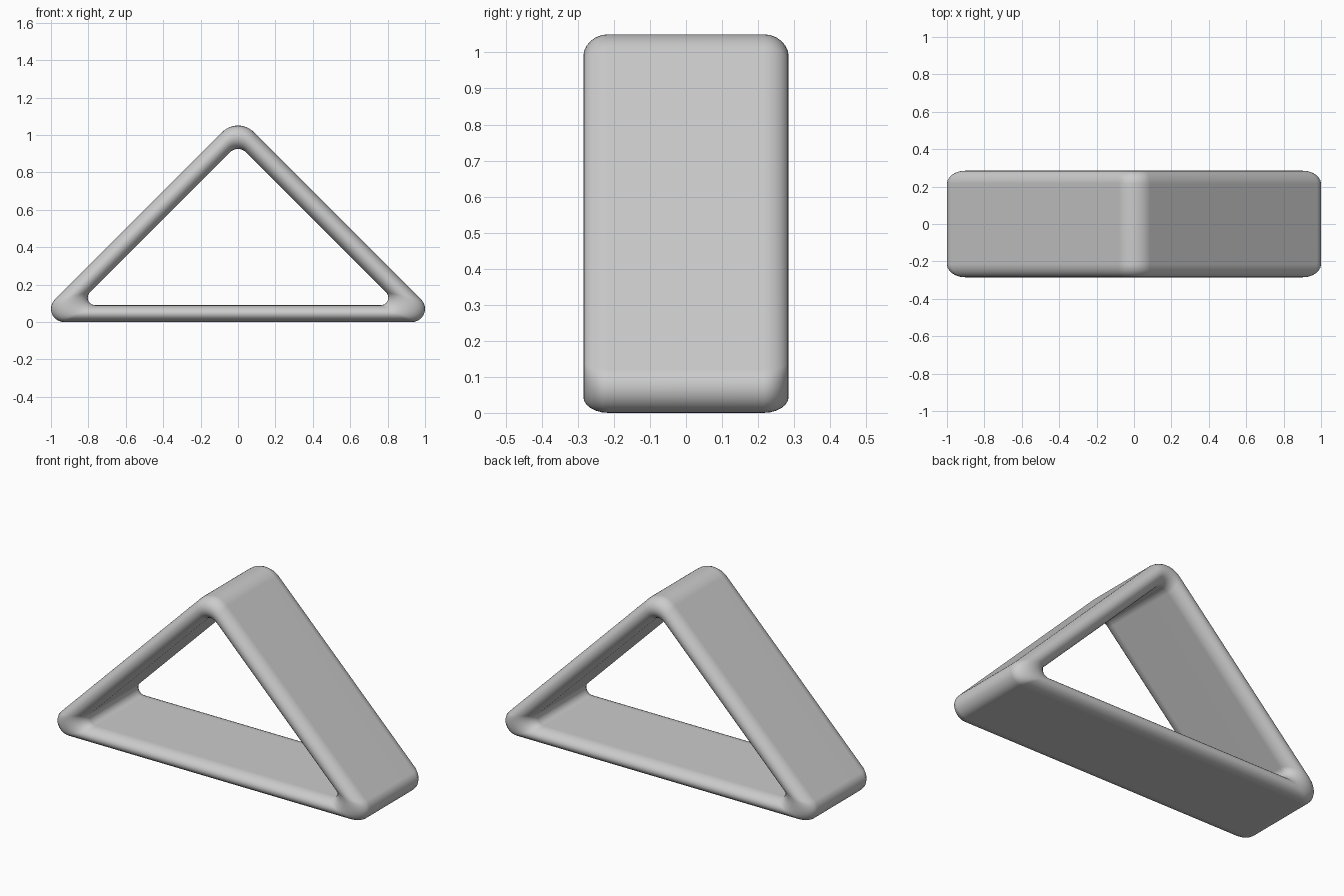
import bpy, bmesh
from math import sin, cos, pi, radians, sqrt

cube = bpy.data.objects.get("Cube")
if cube:
    bpy.data.objects.remove(cube, do_unlink=True)

HALF_DEPTH = 0.285   # half of the frame's depth along y
RIM = 0.07           # depth of the rounded rim
CORNER_STEPS = 12
RIM_STEPS = 12


def rounded_triangle(base, apex, r_foot, r_apex):
    """Right-angled isosceles outline (x, z) with rounded corners."""
    foot_x = apex - base - r_foot * (1 + sqrt(2))
    corners = [
        (foot_x, base + r_foot, r_foot, -90, 45),
        (0, apex - r_apex * sqrt(2), r_apex, 45, 135),
        (-foot_x, base + r_foot, r_foot, 135, 270),
    ]
    points = []
    for cx, cz, r, start, end in corners:
        for i in range(CORNER_STEPS + 1):
            a = radians(start + (end - start) * i / CORNER_STEPS)
            points.append((cx + r * cos(a), cz + r * sin(a)))
    return points


# Outer and inner outlines share the same point count
outer = rounded_triangle(0, 1.10, 0.0707, 0.12)
inner = rounded_triangle(0.09, 0.95, 0.04, 0.06)

# Band cross-section: blend from outer to inner, rounded at front and back
cap = [(0.5 - 0.5 * cos(pi * i / RIM_STEPS),
        HALF_DEPTH - RIM + RIM * sin(pi * i / RIM_STEPS)) for i in range(RIM_STEPS + 1)]
section = [(s, -y) for s, y in cap] + [(s, y) for s, y in reversed(cap)]

# Sweep the section around the triangle
bm = bmesh.new()
rings = []
for (ox, oz), (ix, iz) in zip(outer, inner):
    rings.append([bm.verts.new((ox + (ix - ox) * s, y, oz + (iz - oz) * s))
                  for s, y in section])
n, m = len(rings), len(section)
for i in range(n):
    a, b = rings[i], rings[(i + 1) % n]
    for j in range(m):
        k = (j + 1) % m
        bm.faces.new((a[j], a[k], b[k], b[j]))
bmesh.ops.recalc_face_normals(bm, faces=bm.faces)
mesh = bpy.data.meshes.new("triangle_frame")
bm.to_mesh(mesh)
bm.free()

frame = bpy.data.objects.new("triangle_frame", mesh)
bpy.context.collection.objects.link(frame)

# Plain grey material
grey = bpy.data.materials.new("light_grey")
grey.use_nodes = True
colour = (0.6, 0.6, 0.6, 1)
grey.diffuse_color = colour
grey.node_tree.nodes["Principled BSDF"].inputs["Base Color"].default_value = colour
mesh.materials.append(grey)

# Smooth shading that keeps the broad sides flat
bpy.ops.object.select_all(action='DESELECT')
frame.select_set(True)
bpy.context.view_layer.objects.active = frame
bpy.ops.object.shade_smooth_by_angle(angle=radians(40))
frame.modifiers.new("weighted_normals", 'WEIGHTED_NORMAL')
